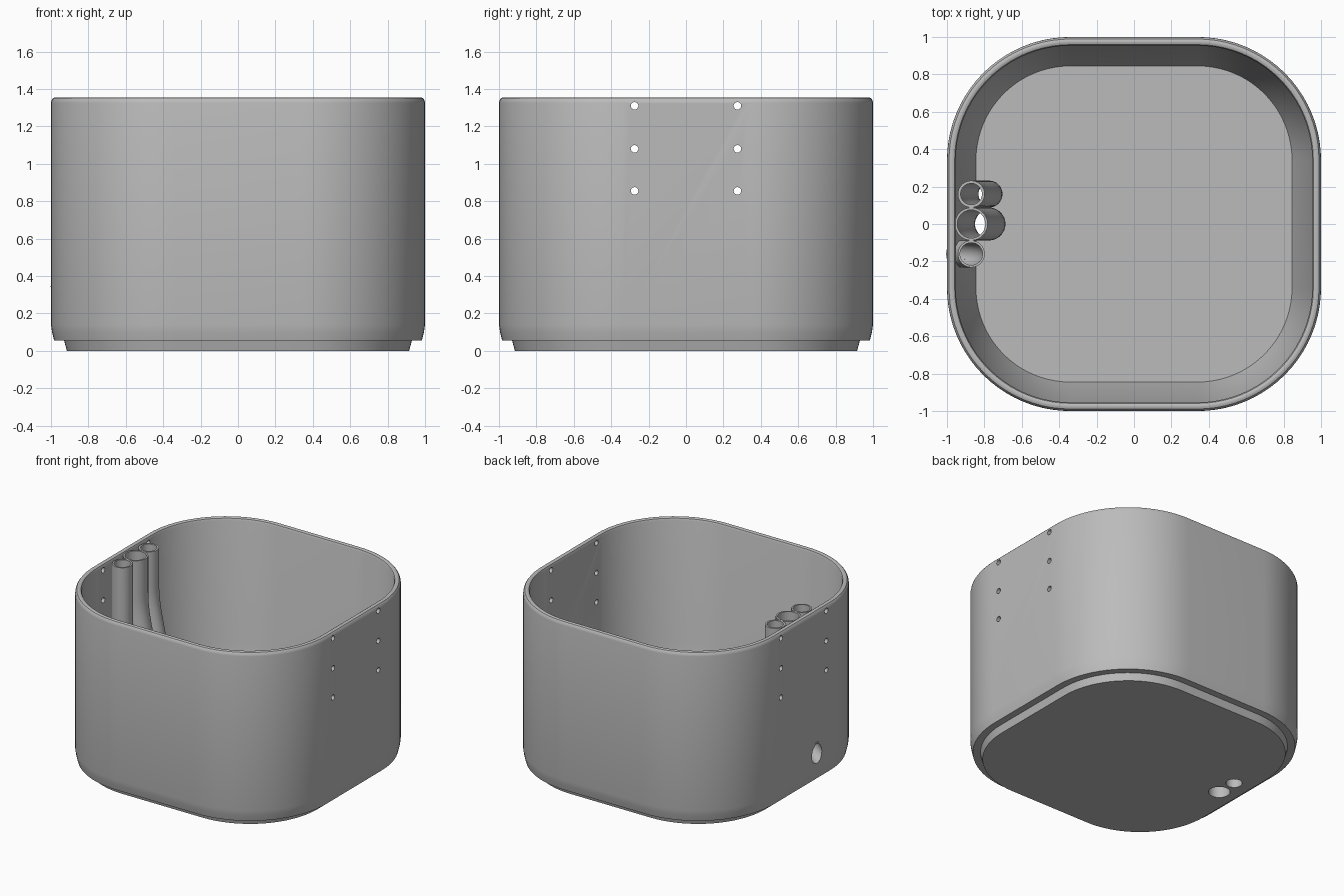
import bpy, bmesh
from math import sin, cos, pi
from mathutils import Vector

cube = bpy.data.objects.get("Cube")
if cube:
    bpy.data.objects.remove(cube, do_unlink=True)

grey = bpy.data.materials.new("plain grey")
grey.use_nodes = True
COLOUR = (0.5, 0.5, 0.5, 1)
grey.diffuse_color = COLOUR
grey.node_tree.nodes["Principled BSDF"].inputs["Base Color"].default_value = COLOUR

FLAT = 0.34      # half length of each straight side
TUBE_X = -0.87   # tube centres at the rim
FLOOR = 0.1


def make_object(name, bm):
    bmesh.ops.recalc_face_normals(bm, faces=bm.faces)
    mesh = bpy.data.meshes.new(name)
    bm.to_mesh(mesh)
    bm.free()
    obj = bpy.data.objects.new(name, mesh)
    bpy.context.collection.objects.link(obj)
    mesh.materials.append(grey)
    return obj


def bridge(bm, a, b):
    n = len(a)
    for i in range(n):
        j = (i + 1) % n
        bm.faces.new((a[i], a[j], b[j], b[i]))


def rounded_square(bm, half, z, steps=20):
    ring = []
    for q, (sx, sy) in enumerate(((1, 1), (-1, 1), (-1, -1), (1, -1))):
        for i in range(steps + 1):
            a = (q + i / steps) * pi / 2
            r = half - FLAT
            ring.append(bm.verts.new((sx * FLAT + r * cos(a), sy * FLAT + r * sin(a), z)))
    return ring


def sweep_rings(bm, path, y, radius, n=32):
    rings = []
    for i, (x, z) in enumerate(path):
        before, after = path[max(i - 1, 0)], path[min(i + 1, len(path) - 1)]
        t = Vector((after[0] - before[0], 0, after[1] - before[1])).normalized()
        side = Vector((-t.z, 0, t.x))
        ring = []
        for k in range(n):
            a = 2 * pi * k / n
            p = Vector((x, y, z)) + side * radius * cos(a) + Vector((0, radius * sin(a), 0))
            ring.append(bm.verts.new(p))
        rings.append(ring)
    for a, b in zip(rings, rings[1:]):
        bridge(bm, a, b)
    return rings


def add_tube(name, path, y, outer, inner):
    bm = bmesh.new()
    o = sweep_rings(bm, path, y, outer)
    i = sweep_rings(bm, path, y, inner)
    for end in (0, -1):
        bridge(bm, o[end], i[end])
    return make_object(name, bm)


def add_rod(bm, path, y, radius):
    rings = sweep_rings(bm, path, y, radius)
    bm.faces.new(rings[0])
    bm.faces.new(rings[-1])


def drain_path(bottom):
    # upright at the rim, easing inwards lower down
    path = []
    for i in range(25):
        z = 1.34 + (bottom - 1.34) * i / 24
        s = min(max((1.05 - z) / 0.65, 0), 1)
        path.append((TUBE_X + 0.095 * s * s * (3 - 2 * s), z))
    return path


def elbow_path(end):
    # upright, then bending out through the wall
    r = 0.3
    arc = [end * i / 14 for i in range(15)]
    return [(TUBE_X, 1.34)] + [(TUBE_X - r + r * cos(t), 0.5 - r * sin(t)) for t in arc]


# Tub: foot, outer wall, rounded rim, inner wall and floor
profile = [(0.915, 0), (0.93, 0.055), (0.983, 0.055), (0.994, 0.1), (1, 0.14),
           (1, 1.325), (0.997, 1.34), (0.989, 1.351), (0.978, 1.355),
           (0.97, 1.355), (0.959, 1.35), (0.953, 1.335), (0.952, 0.4), (0.845, FLOOR)]
bm = bmesh.new()
rings = [rounded_square(bm, h, z) for h, z in profile]
for a, b in zip(rings, rings[1:]):
    bridge(bm, a, b)
bm.faces.new(rings[0])
bm.faces.new(rings[-1])
tub = make_object("tub", bm)

# Three tubes standing against the wall
drains = [("large_tube", 0, 0.088, 0.075), ("small_tube", 0.16, 0.072, 0.057)]
tubes = [add_tube(n, drain_path(FLOOR - 0.03), y, o, i) for n, y, o, i in drains]
tubes.append(add_tube("elbow_tube", elbow_path(0.75), -0.16, 0.072, 0.06))

# Openings: screw holes through both side walls, and the tube outlets
bm = bmesh.new()
for y in (-0.275, 0.275):
    for z in (0.855, 1.08, 1.31):
        add_rod(bm, [(-1.2, z), (1.2, z)], y, 0.02)
for name, y, outer, inner in drains:
    add_rod(bm, drain_path(-0.1), y, inner)
add_rod(bm, elbow_path(1.3), -0.16, 0.06)
cutter = make_object("hole_cutter", bm)
cutter.hide_render = True

cut = tub.modifiers.new("holes", "BOOLEAN")
cut.operation = "DIFFERENCE"
cut.solver = "EXACT"
cut.object = cutter
bpy.context.view_layer.objects.active = tub
bpy.ops.object.modifier_apply(modifier=cut.name)
bpy.data.objects.remove(cutter, do_unlink=True)

# Smooth round surfaces, keep edges crisp
bpy.ops.object.select_all(action="DESELECT")
for obj in [tub] + tubes:
    obj.select_set(True)
bpy.ops.object.shade_smooth_by_angle(angle=0.5)
